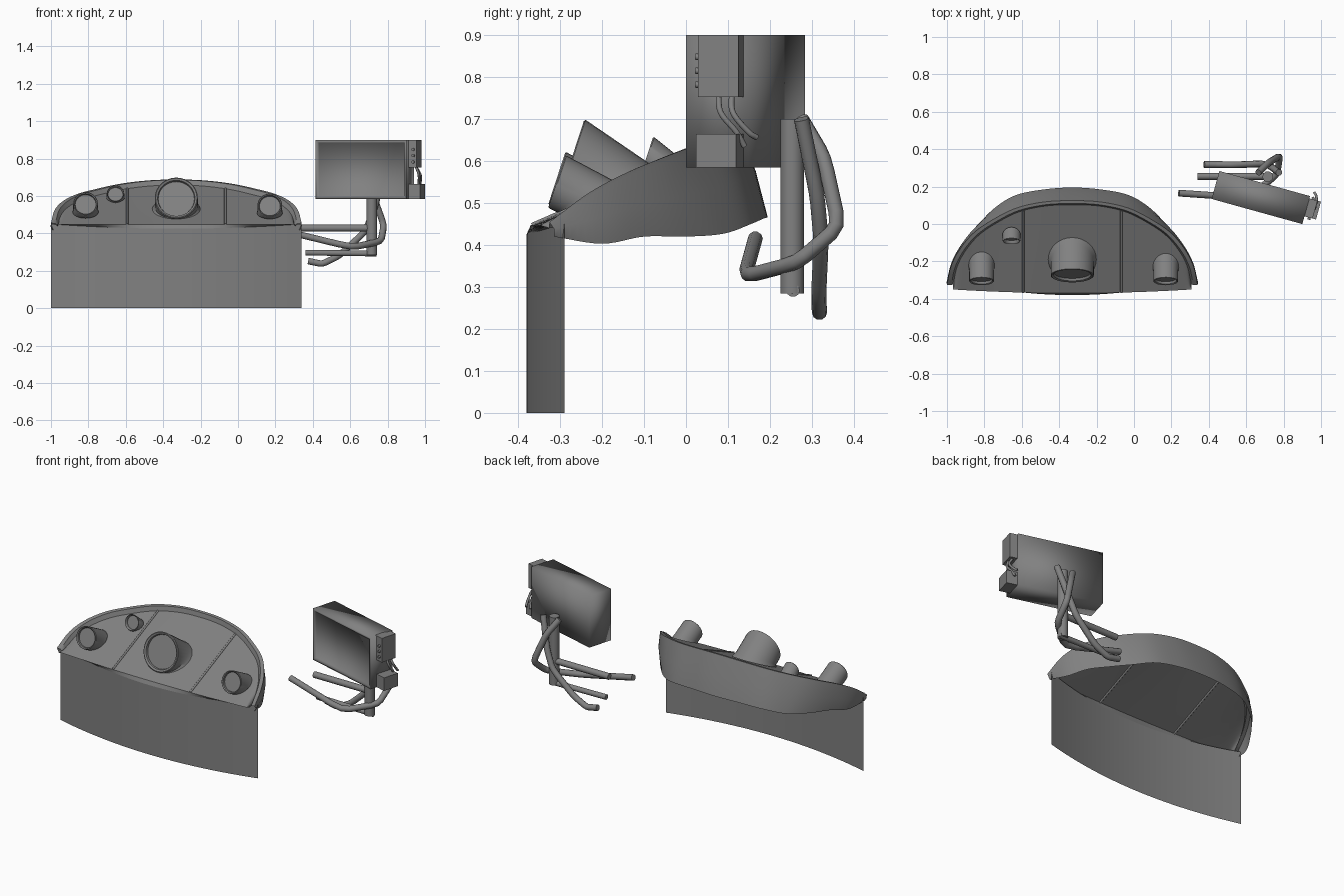
import bpy, bmesh, math
from mathutils import Vector as V

if "Cube" in bpy.data.objects:
    bpy.data.objects.remove(bpy.data.objects["Cube"])

CX = -0.33  # dashboard centre line
GREY = bpy.data.materials.new("dark_grey")
GREY.diffuse_color = (0.22, 0.22, 0.22, 1)
GREY.use_nodes = True
GREY.node_tree.nodes["Principled BSDF"].inputs["Base Color"].default_value = GREY.diffuse_color


def finish(name, bm, angle=40):
    bmesh.ops.remove_doubles(bm, verts=bm.verts, dist=0.0004)
    bmesh.ops.recalc_face_normals(bm, faces=bm.faces)
    me = bpy.data.meshes.new(name)
    bm.to_mesh(me)
    bm.free()
    me.materials.append(GREY)
    ob = bpy.data.objects.new(name, me)
    bpy.context.collection.objects.link(ob)
    bpy.ops.object.select_all(action='DESELECT')
    ob.select_set(True)
    bpy.context.view_layer.objects.active = ob
    bpy.ops.object.shade_smooth_by_angle(angle=math.radians(angle))
    return ob


def loft(name, rows, closed=False, cap=False, angle=40):
    bm = bmesh.new()
    vs = [[bm.verts.new(p) for p in r] for r in rows]
    n = len(rows[0])
    for a, b in zip(vs, vs[1:]):
        for i in range(n if closed else n - 1):
            j = (i + 1) % n
            bm.faces.new((a[i], a[j], b[j], b[i]))
    if cap:
        bm.faces.new(vs[0])
    return finish(name, bm, angle)


def smooth(pts, steps=6):
    # Catmull-Rom curve through the points
    p = [2 * pts[0] - pts[1]] + pts + [2 * pts[-1] - pts[-2]]
    out = []
    for i in range(1, len(p) - 2):
        a, b, c, d = p[i - 1:i + 3]
        for k in range(steps):
            t = k / steps
            out.append(0.5 * (2 * b + (c - a) * t + (2 * a - 5 * b + 4 * c - d) * t * t
                              + (3 * b - a - 3 * c + d) * t ** 3))
    return out + [pts[-1]]


def mirrored(half):
    pts = [V(p) for p in half]
    return smooth([V((-p.x, p.y, p.z)) for p in reversed(pts[1:])] + pts)


def at_dash(row):
    return [p + V((CX, 0, 0)) for p in row]


def rounded(pts, k=.2):
    # Straight runs with slightly rounded bends
    pts = [V(p) for p in pts]
    out = [pts[0]]
    for a, b, c in zip(pts, pts[1:], pts[2:]):
        out += [b.lerp(a, k), b.lerp((a + c) / 2, k * .5), b.lerp(c, k)]
    return out + [pts[-1]]


def tube(name, pts, r, bent=True):
    cu = bpy.data.curves.new(name, 'CURVE')
    cu.dimensions = '3D'
    cu.bevel_depth = r
    cu.bevel_resolution = 3
    cu.use_fill_caps = True
    cu.materials.append(GREY)
    path = rounded(pts) if bent else pts
    sp = cu.splines.new('POLY')
    sp.points.add(len(path) - 1)
    for q, p in zip(sp.points, path):
        q.co = (*p, 1)
    ob = bpy.data.objects.new(name, cu)
    bpy.context.collection.objects.link(ob)


# Dashboard hood: rim lip and flared outer skirt
rim = mirrored([(0, .125, .688), (.15, .118, .683), (.3, .085, .665), (.43, .02, .637),
                (.53, -.05, .61), (.605, -.14, .573), (.65, -.23, .525), (.67, -.325, .455)])
low = mirrored([(0, .195, .465), (.15, .185, .463), (.3, .155, .45), (.41, .09, .427),
                (.5, 0, .42), (.575, -.1, .42), (.63, -.2, .403), (.662, -.315, .42)])


def inward(p, k, dz):
    return V((p.x * k, -.32 + (p.y + .32) * k, max(p.z - dz, .44)))


edge = [inward(p, .95, .03) for p in rim]
lip = [inward(p, .965, .003) for p in rim]
outer = [p.lerp(q, .06) for p, q in zip(rim, low)]
mid = [p.lerp(q, .5) + V((p.x * .01, .006, 0)) for p, q in zip(rim, low)]
loft("dash_hood", [at_dash(r) for r in (edge, lip, rim, outer, mid, low)], angle=50)


# Sloping instrument panel, its front edge meeting the apron
def apron_point(u, z):
    k = (u / .67) ** 2
    return V((u, -.29 - .09 * (1 - k), z + (.025 * k if z > .3 else 0)))


front = [V((p.x, -.35 - .02 * (1 - (p.x / .635) ** 2), .447)) for p in edge]
rows = [[apron_point(p.x, .425) for p in front]]
rows += [[f.lerp(e, t / 6) for f, e in zip(front, edge)] for t in range(7)]
loft("instrument_panel", [at_dash(r) for r in rows])

# Panel seams
for side in (-1, 1):
    i = min(range(len(edge)), key=lambda k: abs(edge[k].x - side * .26))
    tube("panel_seam", at_dash([front[i], edge[i]]), .006, False)

# Curved front apron
loft("front_apron", [at_dash([apron_point(-.67 + 1.34 * i / 32, z) for i in range(33)])
                     for z in (0, .2, .425)])


# Gauge pods: slanted barrels ending on the panel slope
def gauge(name, c, r, d, flare):
    c, d = V(c), V(d)
    up, nrm = V((0, .31, .95)), V((0, -.95, .31))

    def ring(rad, off):
        return [c + nrm * off + rad * (V((math.cos(a), 0, 0)) + up * math.sin(a))
                for a in [2 * math.pi * i / 32 for i in range(32)]]
    face = ring(r, 0)
    base = []
    for p in face:
        h = p.z - (.452 + .46 * (p.y + .36))
        base.append(p + d * max(h / (.46 * d.y - d.z), .05))
    foot = [V((c.x + (p.x - c.x) * flare, p.y, p.z)) for p in base]
    near = [p.lerp(q, .8) for p, q in zip(face, base)]
    loft(name, [ring(r * .84, -.015), ring(r * .87, -.002), ring(r * .96, .003),
                face, near, foot], True, True)


gauge("main_gauge", (CX, -.275, .589), .115, (0, .12, -.082), 1.12)
gauge("left_gauge", (-.815, -.305, .558), .066, (0, .17, -.09), 1.05)
gauge("right_gauge", (.17, -.305, .55), .066, (0, .17, -.09), 1.05)
gauge("small_gauge", (-.655, -.09, .612), .047, (0, .1, -.08), 1.05)

# Monitor, turned about z
E, N = V((.964, -.267, 0)), V((.267, .964, 0))


def local(s, d, z):
    return V((.415, .134, z)) + E * s + N * d


def block(name, s, d, z, inset=0, angle=30):
    bm = bmesh.new()
    v = [bm.verts.new(local(a, b, c)) for c in z for a, b in
         ((s[0], d[0]), (s[1], d[0]), (s[1], d[1]), (s[0], d[1]))]
    fs = [bm.faces.new([v[i] for i in f]) for f in
          ((0, 1, 5, 4), (3, 2, 1, 0), (4, 5, 6, 7), (1, 2, 6, 5), (2, 3, 7, 6), (3, 0, 4, 7))]
    if inset:
        bm.normal_update()
        bmesh.ops.inset_region(bm, faces=[fs[0]], thickness=inset)
        bm.normal_update()
        bmesh.ops.inset_region(bm, faces=[fs[0]], thickness=.004, depth=-.012)
    return finish(name, bm, angle)


block("monitor", (0, .503), (0, .155), (.585, .9), .018, 100)
block("control_box", (.49, .548), (.043, .142), (.752, .9))
block("connector_box", (.49, .567), (.043, .142), (.585, .665))
for z in (.782, .815, .848):
    tube("control_knob", [local(.53, .044, z), local(.53, .032, z)], .008, False)
for k in (0, .03):
    tube("cable", smooth([local(.53 - k / 3, .088 + k, .76), local(.545, .098 + k, .715),
                          local(.535, .133 + k, .67), local(.52, .15 + k, .635 + k * .7)]),
         .007, False)

# Bent support pipes under the monitor
tube("upright_pipe", [(.715, .253, .7), (.715, .253, .285)], .029, False)
tube("lower_arm", [(.74, .255, .292), (.36, .255, .297)], .016, False)
tube("upper_arm", [(.34, .255, .428), (.715, .255, .428)], .019, False)
tube("front_bent_pipe", [(.24, .165, .415), (.61, .14, .325), (.765, .265, .358),
                         (.78, .365, .445), (.72, .328, .61), (.665, .275, .7)], .018)
tube("rear_bent_pipe", [(.375, .318, .252), (.45, .318, .236), (.54, .316, .28), (.68, .322, .41),
                        (.725, .312, .52), (.775, .275, .7)], .018)
